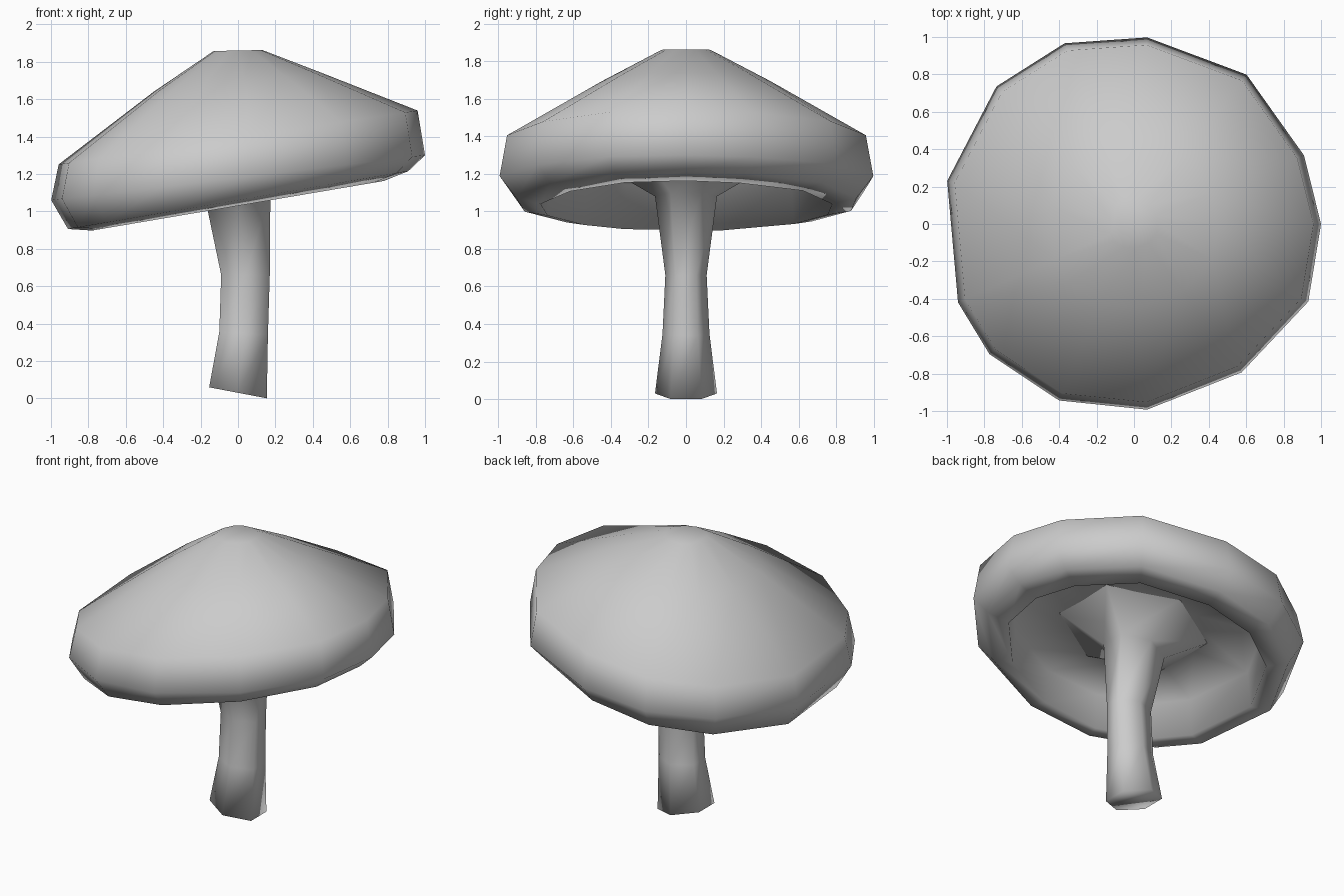
import bpy, bmesh
from math import cos, sin, radians

if "Cube" in bpy.data.objects:
    bpy.data.objects.remove(bpy.data.objects["Cube"])


def loft(name, angles, rings, cap_top=True, cap_bottom=True, wobble=None):
    """Skin rings given as (centre x, radius x, radius y, z, slope of z along x)."""
    wobble = wobble or [1.0] * len(angles)
    bm = bmesh.new()
    loops = []
    for cx, rx, ry, z, slope in rings:
        loop = []
        for a, w in zip(angles, wobble):
            x = cx + rx * w * cos(radians(a))
            y = ry * w * sin(radians(a))
            loop.append(bm.verts.new((x, y, z + slope * x)))
        loops.append(loop)
    n = len(angles)
    for lo, hi in zip(loops, loops[1:]):
        for i in range(n):
            j = (i + 1) % n
            bm.faces.new((lo[i], lo[j], hi[j], hi[i]))
    if cap_bottom:
        bm.faces.new(loops[0][::-1])
    if cap_top:
        bm.faces.new(loops[-1])
    bmesh.ops.recalc_face_normals(bm, faces=bm.faces)
    mesh = bpy.data.meshes.new(name)
    bm.to_mesh(mesh)
    bm.free()
    mesh.shade_smooth()
    obj = bpy.data.objects.new(name, mesh)
    bpy.context.collection.objects.link(obj)
    return obj


# Cap: irregular 13-sided tilted dome with a rolled lip and hollow underside
cap_angles = [0, 22, 53, 86, 111, 135, 167, 204, 222, 247, 274, 306, 336]
cap_wobble = [1.0, .98, 1.0, 1.0, 1.035, 1.04, 1.025, 1.03, 1.04, 1.025, .995, .98, 1.02]
cap_profile = [  # radius, height, slope
    (0.20, 1.24, 0.13),
    (0.40, 1.24, 0.13),
    (0.76, 1.25, 0.15),
    (0.78, 1.03, 0.17),
    (0.91, 1.06, 0.17),
    (1.00, 1.18, 0.12),
    (0.96, 1.395, 0.15),
    (0.45, 1.69, 0.11),
    (0.13, 1.86, 0.02),
]
loft("mushroom_cap", cap_angles, [(0, r, r, z, s) for r, z, s in cap_profile],
     wobble=cap_wobble)

# Stem: six-sided, slightly bent, waisted, flaring out into the cap's underside
stem_angles = [30 + 60 * i for i in range(6)]
stem_rings = [
    (0.00, 0.178, 0.165, 0.03, -0.19),
    (0.03, 0.150, 0.125, 0.35, -0.06),
    (0.04, 0.150, 0.110, 0.66, 0.00),
    (0.00, 0.200, 0.165, 1.08, 0.12),
    (0.00, 0.480, 0.460, 1.25, 0.13),
]
loft("mushroom_stem", stem_angles, stem_rings, cap_top=False)
